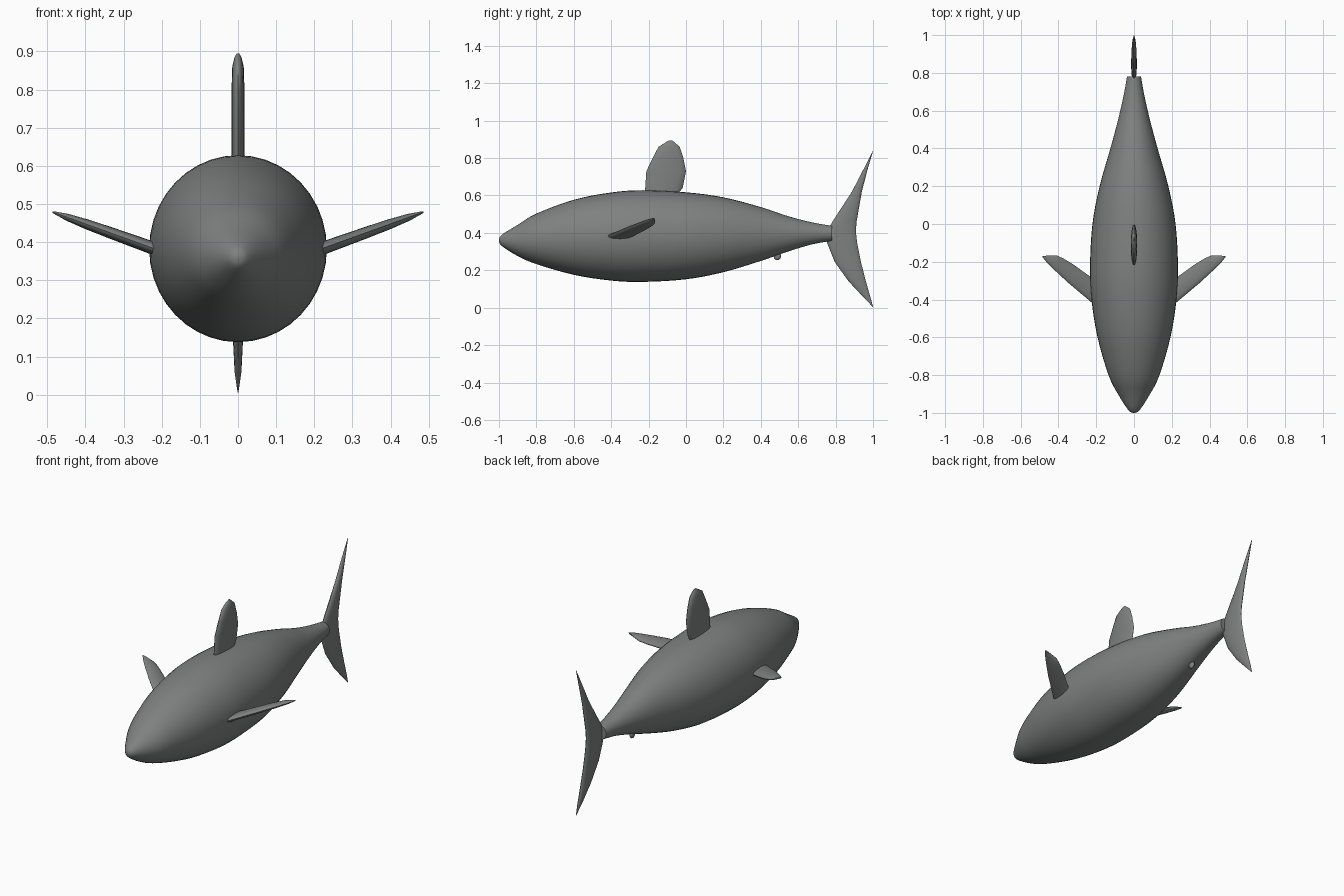
import bpy, bmesh, math
from mathutils import Vector

cube = bpy.data.objects.get("Cube")
if cube:
    bpy.data.objects.remove(cube)

grey = bpy.data.materials.new("slate_grey")
grey.use_nodes = True
colour = (0.21, 0.22, 0.217, 1)
grey.diffuse_color = colour
bsdf = next(n for n in grey.node_tree.nodes if n.type == 'BSDF_PRINCIPLED')
bsdf.inputs["Base Color"].default_value = colour
bsdf.inputs["Roughness"].default_value = 0.6


def smooth_path(rows, steps):
    """Catmull-Rom interpolation through rows of numbers."""
    rows = [Vector(r) for r in rows]
    out = []
    for i in range(len(rows) - 1):
        a, b = rows[max(i - 1, 0)], rows[i]
        c, d = rows[i + 1], rows[min(i + 2, len(rows) - 1)]
        for s in range(steps):
            t = s / steps
            out.append(0.5 * (2 * b + (c - a) * t + (2 * a - 5 * b + 4 * c - d) * t**2
                              + (3 * b - a - 3 * c + d) * t**3))
    return out + [rows[-1]]


def loft(name, sections, sides):
    """Skin elliptical rings, each given as centre and two half axes."""
    bm = bmesh.new()
    rings = []
    for centre, u, v in sections:
        angles = [math.tau * i / sides for i in range(sides)]
        rings.append([bm.verts.new(centre + u * math.cos(a) + v * math.sin(a)) for a in angles])
    for r, s in zip(rings, rings[1:]):
        for i in range(sides):
            j = (i + 1) % sides
            bm.faces.new((r[i], r[j], s[j], s[i]))
    bm.faces.new(rings[0])
    bm.faces.new(rings[-1])
    bmesh.ops.recalc_face_normals(bm, faces=bm.faces)
    mesh = bpy.data.meshes.new(name)
    bm.to_mesh(mesh)
    bm.free()
    return finish(bpy.data.objects.new(name, mesh))


def finish(obj):
    if not obj.users_collection:
        bpy.context.collection.objects.link(obj)
    obj.data.materials.append(grey)
    bpy.ops.object.select_all(action='DESELECT')
    obj.select_set(True)
    bpy.context.view_layer.objects.active = obj
    bpy.ops.object.shade_smooth_by_angle(angle=math.radians(40))
    return obj


def fin(name, rows, normal):
    """Loft a fin from rows of leading point, trailing point and half thickness."""
    sections = []
    for lead, trail, thick in rows:
        a, b = Vector(lead), Vector(trail)
        sections.append(((a + b) / 2, (b - a) / 2, normal * thick))
    return loft(name, sections, 16)


# Body: y, bottom z, top z, half width
profile = [(-1, .356, .364, .004), (-.985, .33, .39, .03), (-.9, .276, .443, .085),
           (-.8, .233, .503, .135), (-.6, .176, .577, .193), (-.4, .145, .616, .225),
           (-.23, .138, .628, .233), (0, .152, .617, .22), (.2, .19, .59, .182),
           (.4, .25, .538, .125), (.55, .302, .488, .085), (.68, .34, .455, .055),
           (.78, .357, .438, .037)]
loft("body", [(Vector((0, y, (lo + hi) / 2)), Vector((w, 0, 0)), Vector((0, 0, (hi - lo) / 2)))
              for y, lo, hi, w in smooth_path(profile, 4)], 40)

# Upright fins: z, leading y, trailing y, half thickness
side = Vector((1, 0, 0))
upright = {
    "dorsal_fin": [(.6, -.222, -.05, .016), (.64, -.218, -.018, .017), (.73, -.212, 0, .017),
                   (.8, -.178, -.014, .017), (.86, -.147, -.034, .015), (.885, -.107, -.062, .009),
                   (.895, -.09, -.075, .003)],
    "tail_fin": [(.005, .998, 1, .001), (.06, .945, .985, .009), (.14, .87, .962, .013),
                 (.245, .795, .935, .014), (.345, .755, .915, .015), (.41, .755, .908, .015),
                 (.46, .783, .912, .015), (.62, .887, .94, .014), (.74, .949, .971, .009),
                 (.837, .998, 1, .001)],
}
for name, rows in upright.items():
    fin(name, [((0, a, z), (0, b, z), t) for z, a, b, t in rows], side)

# Pectoral fins: leading x, y, trailing x, y, half thickness, on a tilted plane
pectoral = [(.17, -.45, .17, -.3, .016), (.225, -.415, .23, -.28, .017),
            (.35, -.31, .32, -.215, .015), (.42, -.245, .375, -.182, .013),
            (.465, -.2, .41, -.166, .01), (.487, -.172, .46, -.167, .004)]
for label, sign in (("left", 1), ("right", -1)):
    def point(x, y):
        return (sign * x, y, .385 + .36 * (x - .225))
    fin(label + "_pectoral_fin",
        [(point(a, b), point(c, d), t) for a, b, c, d, t in pectoral],
        Vector((-sign * .34, 0, .94)))

# Small rear finlets
for name, place, scale in (("rear_dorsal_finlet", (0, .53, .478), (.009, .018, .014)),
                           ("anal_finlet", (0, .488, .277), (.012, .02, .023))):
    bpy.ops.mesh.primitive_uv_sphere_add(segments=16, ring_count=8, radius=1, location=place)
    obj = bpy.context.object
    obj.name = name
    obj.scale = scale
    finish(obj)
